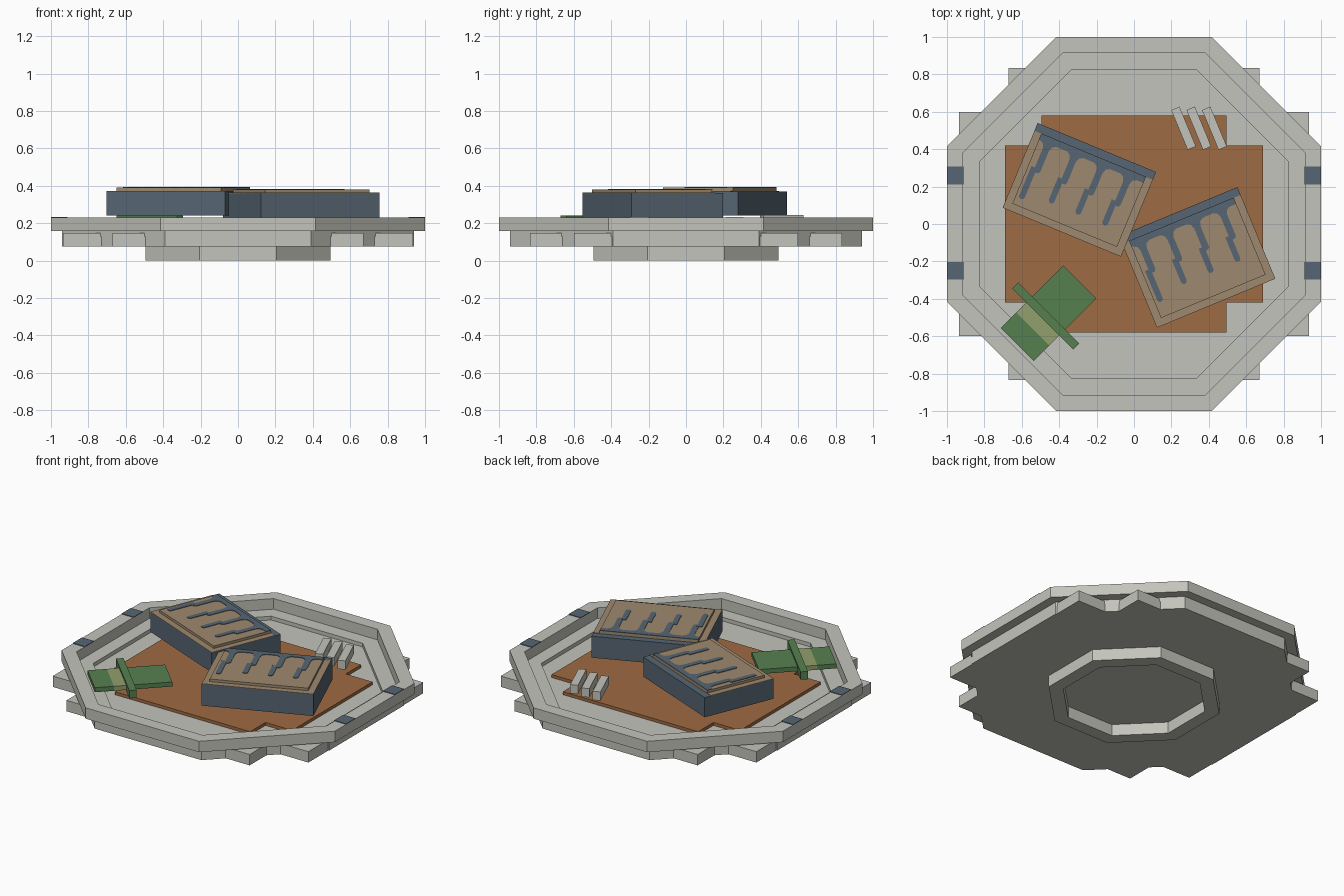
import bpy, bmesh, math
from mathutils import Matrix, Vector

if "Cube" in bpy.data.objects:
    bpy.data.objects.remove(bpy.data.objects["Cube"])


def material(name, r, g, b):
    lin = [((c / 255 + 0.055) / 1.055) ** 2.4 for c in (r, g, b)]
    m = bpy.data.materials.new(name)
    m.diffuse_color = (*lin, 1)
    m.use_nodes = True
    m.node_tree.nodes["Principled BSDF"].inputs["Base Color"].default_value = m.diffuse_color
    return m


STONE = material("pale stone", 196, 196, 188)
SLATE = material("slate blue", 86, 101, 114)
TAN = material("tan", 158, 137, 110)
BROWN = material("warm brown", 158, 107, 67)
GREEN = material("leaf green", 86, 128, 80)
LIME = material("pale green", 146, 160, 108)


def finish(name, bm, mats, matrix=None):
    bmesh.ops.recalc_face_normals(bm, faces=bm.faces)
    me = bpy.data.meshes.new(name)
    bm.to_mesh(me)
    bm.free()
    for m in mats:
        me.materials.append(m)
    ob = bpy.data.objects.new(name, me)
    if matrix:
        ob.matrix_world = matrix
    bpy.context.collection.objects.link(ob)
    return ob


def prism(name, pts, z0, z1, mat, matrix=None):
    """Extrude a flat outline between two heights."""
    bm = bmesh.new()
    face = bm.faces.new([bm.verts.new((x, y, z0)) for x, y in pts])
    top = bmesh.ops.extrude_face_region(bm, geom=[face])["geom"]
    verts = [v for v in top if isinstance(v, bmesh.types.BMVert)]
    bmesh.ops.translate(bm, verts=verts, vec=(0, 0, z1 - z0))
    return finish(name, bm, [mat], matrix)


def rect(x0, x1, y0, y1):
    return [(x0, y0), (x1, y0), (x1, y1), (x0, y1)]


def place(x, y, degrees, z=0):
    return Matrix.Translation((x, y, z)) @ Matrix.Rotation(math.radians(degrees), 4, 'Z')


def octagon_loft(name, loops, closed):
    """Bridge octagon loops (reach, half side, height)."""
    bm = bmesh.new()
    rings = []
    for r, h, z in loops:
        pts = [(h, r), (r, h), (r, -h), (h, -r), (-h, -r), (-r, -h), (-r, h), (-h, r)]
        rings.append([bm.verts.new((x, y, z)) for x, y in pts])
    pairs = list(zip(rings, rings[1:]))
    if closed:
        pairs.append((rings[-1], rings[0]))
    else:
        bm.faces.new(rings[0])
        bm.faces.new(rings[-1])
    for a, b in pairs:
        for i in range(8):
            j = (i + 1) % 8
            bm.faces.new((a[i], a[j], b[j], b[i]))
    return finish(name, bm, [STONE])


def cross(ax, ay, bx, by):
    """Outline of two overlapping rectangles: wide (ax, ay), tall (bx, by)."""
    q = [(ax, ay), (bx, ay), (bx, by)]
    return (q + [(-x, y) for x, y in reversed(q)]
            + [(-x, -y) for x, y in q] + [(x, -y) for x, y in reversed(q)])


# Octagonal tray: foot, stepped body and raised rim
octagon_loft("foot_ring", [(.495, .205, 0), (.495, .205, .078),
                           (.41, .17, .078), (.41, .17, 0)], True)
octagon_loft("tray_body", [(.94, .39, .076), (.94, .39, .16), (.825, .335, .16),
                           (.825, .335, .135)], False)
octagon_loft("tray_rim", [(1, .415, .158), (1, .415, .23), (.915, .38, .23),
                          (.915, .38, .158)], True)

# Cross shaped plate under the tray, kept below the recessed floor
prism("under_plate", cross(.935, .60, .67, .835), .076, .13, STONE)
# Upper lip of the protruding plate corners
for sx in (-1, 1):
    for sy in (-1, 1):
        for px, py in ((.935, .60), (.67, .835)):
            c = 1.335
            tri = [(sx * px, sy * py), (sx * (c - py), sy * py), (sx * px, sy * (c - px))]
            prism("plate_corner", tri, .13, .148, STONE)

# Slate marks on the rim
for sx in (-1, 1):
    for y in (.26, -.25):
        x0, x1 = sorted((sx * .912, sx * 1.0))
        prism("rim_mark", rect(x0, x1, y - .048, y + .048), .229, .234, SLATE)

# Brown mat lying in the tray
prism("mat", cross(.69, .42, .495, .58), .134, .155, BROWN)


def drip(u, v0, v1, w, flare):
    """Rounded streak outline running away from the back edge."""
    pts = [(u - w - flare, -v0), (u - w - flare * .3, -v0 - flare * .4),
           (u - w, -v0 - flare * 1.2)]
    for i in range(7):
        a = math.pi * i / 6
        pts.append((u - w * math.cos(a), -v1 + w - w * math.sin(a)))
    pts += [(u + w, -v0 - flare * 1.2), (u + w + flare * .3, -v0 - flare * .4),
            (u + w + flare, -v0)]
    return pts


def slab(name, x, y, degrees, z0, z1, w, d):
    """Slate block with a tan top, raised panel and slate drips."""
    m = place(x, y, degrees)
    prism(name + "_block", rect(0, w, -d, 0), z0, z1, SLATE, m)
    prism(name + "_top", rect(0, w, -d, -.045), z1 - .002, z1 + .003, TAN, m)
    pz = z1 + .02
    prism(name + "_panel", rect(.04, w - .04, -d + .04, -.045), z1, pz, TAN, m)
    prism(name + "_band", rect(.04, w - .04, -.08, -.044), pz - .002, pz + .003, SLATE, m)
    for i, u in enumerate((.095, .25, .405, .56)):
        prism(name + "_drip_upper", drip(u, .079, .25, .018, .03),
              pz - .002, pz + .003, SLATE, m)
        end = .41 if i == 0 else .37
        prism(name + "_drip_lower", drip(u - .022, .225, end, .016, .002),
              pz - .002, pz + .0035, SLATE, m)


slab("left_slab", -.515, .54, -22.5, .24, .37, .685, .49)
slab("right_slab", -.08, -.065, 22.5, .218, .36, .685, .53)

# Green strip with a pale band and a crossbar, running toward the front left
g = place(-.29, -.31, 225)
for part, a, b, mat in (("strip_wide", 0, .27, GREEN), ("strip_band", .27, .355, LIME),
                        ("strip_end", .355, .472, GREEN)):
    prism(part, rect(a, b, -.125, .125), .198, .228, mat, g)
prism("strip_crossbar", rect(.235, .28, -.23, .23), .19, .242, GREEN, g)

# Three pale sticks
for x in (.265, .347, .43):
    prism("stick", rect(-.024, .024, -.115, .115), .185, .243, STONE, place(x, .512, 22.5))
